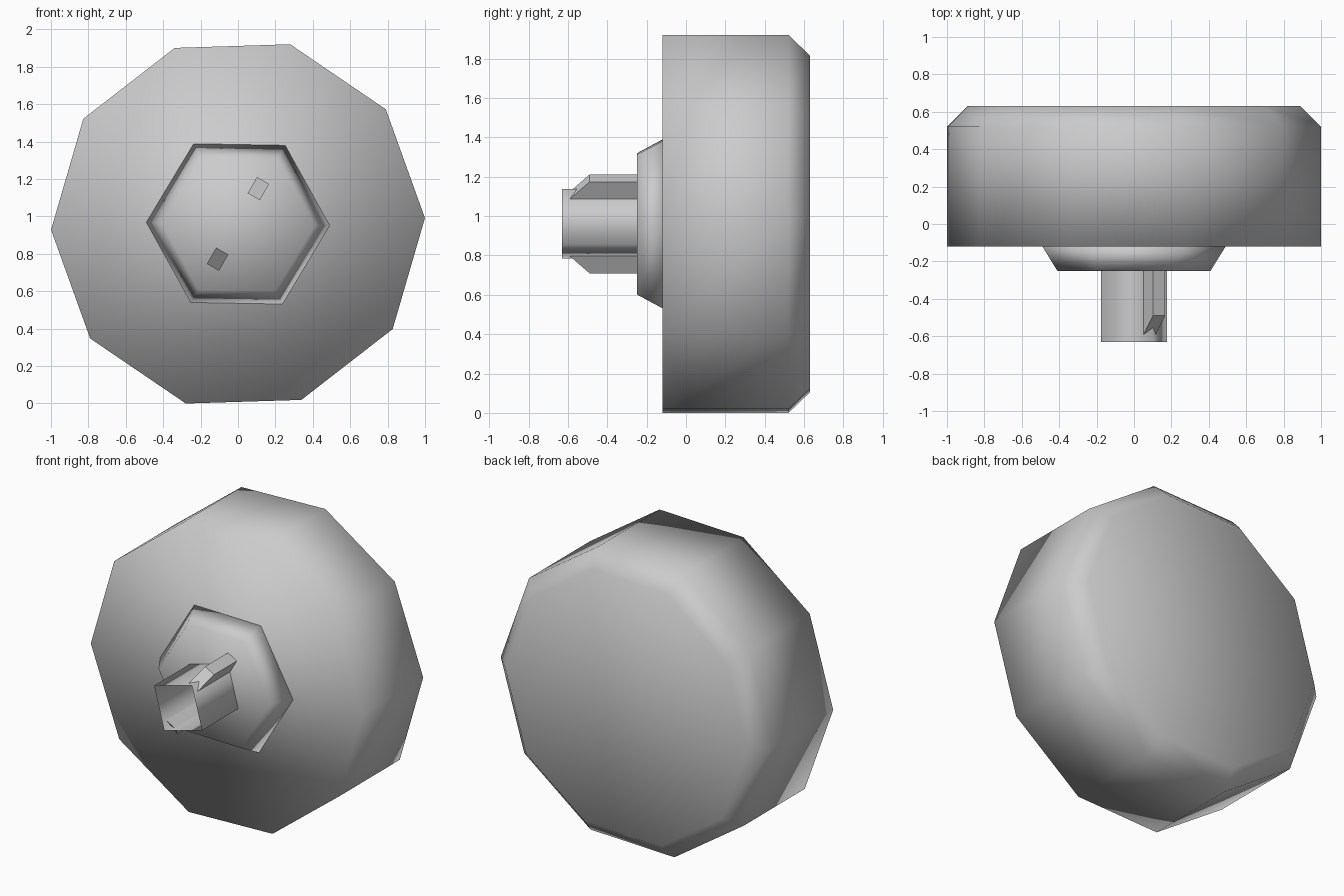
import bpy
import bmesh
from math import cos, sin, radians, tau

cube = bpy.data.objects.get("Cube")
if cube:
    bpy.data.objects.remove(cube)

CENTRE_Z = 0.96

grey = bpy.data.materials.new("plain grey")
grey.use_nodes = True
grey.diffuse_color = (0.6, 0.6, 0.6, 1)
grey.node_tree.nodes["Principled BSDF"].inputs["Base Color"].default_value = (0.6, 0.6, 0.6, 1)


def finish(name, bm, smooth):
    bmesh.ops.recalc_face_normals(bm, faces=bm.faces)
    for face in bm.faces:
        face.smooth = smooth
    mesh = bpy.data.meshes.new(name)
    bm.to_mesh(mesh)
    bm.free()
    mesh.materials.append(grey)
    obj = bpy.data.objects.new(name, mesh)
    bpy.context.collection.objects.link(obj)
    return obj


def lathe(name, sides, phase, rings, front_cap=True, back_cap=True):
    """Skin polygon rings given as (y, radius), ordered front to back."""
    bm = bmesh.new()
    loops = []
    for y, r in rings:
        angles = [radians(phase) + tau * i / sides for i in range(sides)]
        loops.append([bm.verts.new((r * cos(a), y, CENTRE_Z + r * sin(a))) for a in angles])
    for a, b in zip(loops, loops[1:]):
        for i in range(sides):
            j = (i + 1) % sides
            bm.faces.new((a[i], a[j], b[j], b[i]))
    if front_cap:
        bm.faces.new(loops[0])
    if back_cap:
        bm.faces.new(loops[-1])
    return finish(name, bm, True)


def key_tab(name, angle, width=0.075):
    """Slope-ended key: a side profile of (radius, y) extruded across its width."""
    profile = [(0.168, -0.25), (0.168, -0.59), (0.268, -0.49), (0.268, -0.25)]
    c, s = cos(radians(angle)), sin(radians(angle))
    bm = bmesh.new()
    sides = [[bm.verts.new((r * c - w * s, y, CENTRE_Z + r * s + w * c)) for r, y in profile]
             for w in (-width / 2, width / 2)]
    for side in sides:
        bm.faces.new(side)
    for i in range(4):
        j = (i + 1) % 4
        bm.faces.new((sides[0][i], sides[0][j], sides[1][j], sides[1][i]))
    return finish(name, bm, False)


# Ten-sided knob with a chamfered back edge
lathe("knob_body", 10, 1.8, [(-0.12, 1.0), (0.52, 1.0), (0.63, 0.89)])

# Tapered six-sided collar on the front
lathe("collar", 6, -1, [(-0.25, 0.41), (-0.12, 0.49)])

# Hollow square shaft, open at the front
lathe("hollow_shaft", 4, 60, [(-0.63, 0.204), (-0.25, 0.204)], front_cap=False, back_cap=False)

# Keys on two opposite corners of the shaft
key_tab("upper_key", 60)
key_tab("lower_key", 240)
